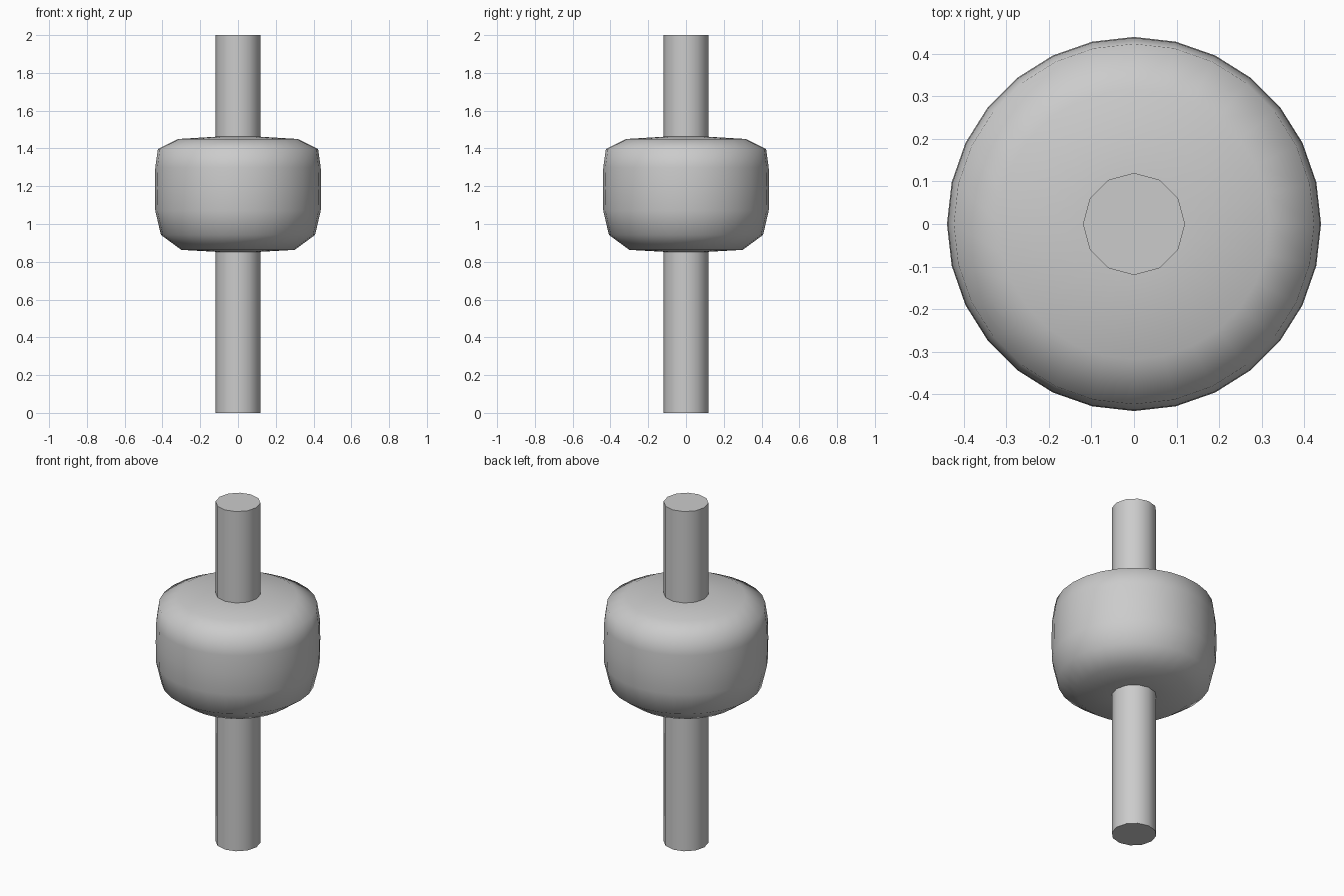
import bpy, bmesh, math

cube = bpy.data.objects.get("Cube")
if cube:
    bpy.data.objects.remove(cube, do_unlink=True)

grey = bpy.data.materials.new("plain grey")
grey.use_nodes = True
COLOUR = (0.6, 0.6, 0.6, 1)
grey.diffuse_color = COLOUR
grey.node_tree.nodes["Principled BSDF"].inputs["Base Color"].default_value = COLOUR


def lathe(name, profile, sides, smooth_angle):
    """Spin (radius, height) points from axis to axis into a closed solid."""
    bm = bmesh.new()
    verts = [bm.verts.new((0, r, z)) for r, z in profile]
    edges = [bm.edges.new(pair) for pair in zip(verts, verts[1:])]
    bmesh.ops.spin(bm, geom=verts + edges, axis=(0, 0, 1), cent=(0, 0, 0),
                   angle=math.tau, steps=sides)
    bmesh.ops.remove_doubles(bm, verts=bm.verts, dist=1e-4)
    bmesh.ops.recalc_face_normals(bm, faces=bm.faces)
    mesh = bpy.data.meshes.new(name)
    bm.to_mesh(mesh)
    bm.free()
    mesh.materials.append(grey)
    obj = bpy.data.objects.new(name, mesh)
    bpy.context.collection.objects.link(obj)
    bpy.ops.object.select_all(action='DESELECT')
    obj.select_set(True)
    bpy.context.view_layer.objects.active = obj
    bpy.ops.object.shade_smooth_by_angle(angle=math.radians(smooth_angle))
    return obj


# Straight rod through the whole height
lathe("shaft", [(0, 0), (0.12, 0), (0.12, 2), (0, 2)], 12, 40)

# Rounded drum around the rod, softer at its lower rim
lathe("drum", [(0, 0.85), (0.12, 0.853), (0.30, 0.863), (0.408, 0.942),
               (0.438, 1.07), (0.44, 1.19), (0.438, 1.30), (0.424, 1.397),
               (0.318, 1.45), (0.12, 1.462), (0, 1.465)], 28, 80)
